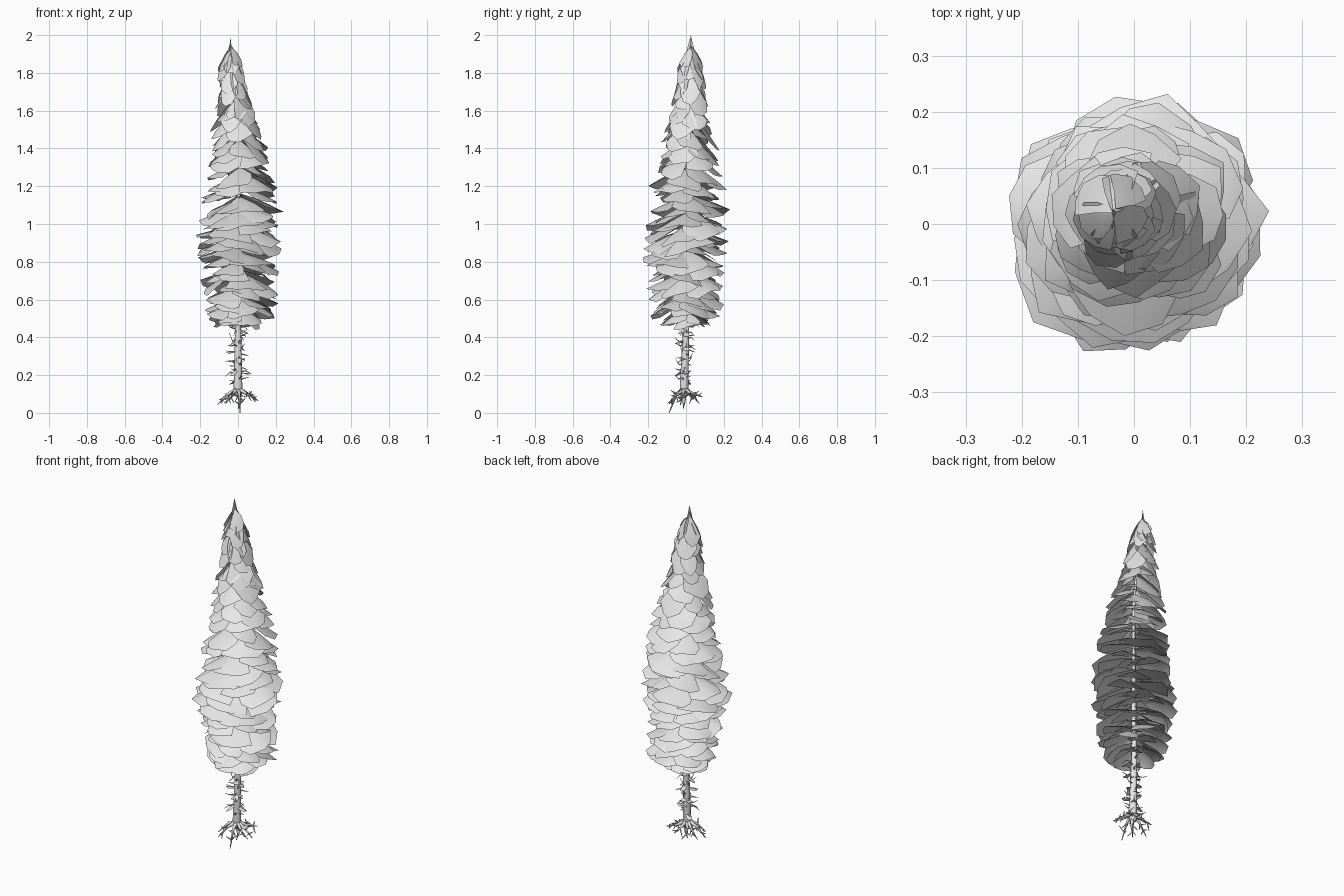
import bpy
import bmesh
import math
import random
from mathutils import Vector

random.seed(5)
cube = bpy.data.objects.get("Cube")
if cube:
    bpy.data.objects.remove(cube, do_unlink=True)

grey = bpy.data.materials.new("pale grey")
grey.use_nodes = True
grey.diffuse_color = (0.8, 0.8, 0.8, 1)
grey.node_tree.nodes["Principled BSDF"].inputs["Base Color"].default_value = grey.diffuse_color

# Height, crown radius, leaf slope
CROWN = [(0.40, 0.07, 0.6), (0.46, 0.13, 0.55), (0.50, 0.20, 0.5), (0.70, 0.22, 0.42),
         (0.90, 0.25, 0.35), (1.05, 0.225, 0.4), (1.20, 0.21, 0.6), (1.40, 0.155, 1.0),
         (1.60, 0.105, 1.7), (1.80, 0.07, 2.2), (2.00, 0.02, 3.0)]
# Height, trunk centre x and y, trunk radius
TRUNK = [(0.09, 0, -0.01, 0.02), (0.14, 0, -0.01, 0.023), (0.45, 0, 0, 0.016),
         (1.0, 0, 0, 0.012), (1.4, 0.012, 0.01, 0.009), (1.8, -0.022, 0.02, 0.004),
         (1.98, -0.04, 0.025, 0.001)]


def lookup(table, z):
    z = min(max(z, table[0][0]), table[-1][0])
    for a, b in zip(table, table[1:]):
        if z <= b[0]:
            k = (z - a[0]) / (b[0] - a[0])
            return [p + (q - p) * k for p, q in zip(a[1:], b[1:])]


def axis(z):
    x, y, _ = lookup(TRUNK, z)
    return Vector((x, y, z))


def heading(angle):
    out = Vector((math.cos(angle), math.sin(angle), 0))
    return out, Vector((-out.y, out.x, 0))


def tube(bm, points, radii, sides):
    rings = []
    for i, p in enumerate(points):
        d = points[min(i + 1, len(points) - 1)] - points[max(i - 1, 0)]
        turn = d.to_track_quat('Z', 'Y')
        rings.append([bm.verts.new(p + turn @ Vector((
            radii[i] * math.cos(math.tau * k / sides),
            radii[i] * math.sin(math.tau * k / sides), 0))) for k in range(sides)])
    for a, b in zip(rings, rings[1:]):
        for k in range(sides):
            n = (k + 1) % sides
            bm.faces.new((a[k], a[n], b[n], b[k]))
    bm.faces.new(rings[0][::-1])
    bm.faces.new(rings[-1])


def leaf(bm, angle, start, reach, drop, width, roll=0.0):
    # A bowed card that spreads outward from its start and droops
    out, side = heading(angle)
    rows = []
    for t, spread in ((0, 0.12), (0.35, 0.65), (0.72, 1.0), (1, 0.6)):
        row = []
        for s in (-1, 0, 1):
            along = t * (1 - 0.12 * abs(s)) * random.uniform(0.94, 1.02)
            half = s * spread * width / 2 * random.uniform(0.8, 1.12)
            fall = drop * along ** 1.3 - half * roll + 0.35 * abs(half)
            row.append(bm.verts.new(start + out * reach * along + side * half
                                    - Vector((0, 0, fall))))
        rows.append(row)
    for a, b in zip(rows, rows[1:]):
        for k in range(2):
            bm.faces.new((a[k], b[k], b[k + 1], a[k + 1]))


def finish(bm, name):
    mesh = bpy.data.meshes.new(name)
    bm.to_mesh(mesh)
    bm.free()
    mesh.materials.append(grey)
    mesh.shade_smooth()
    bpy.context.scene.collection.objects.link(bpy.data.objects.new(name, mesh))


# Tapered, slightly leaning trunk
bm = bmesh.new()
tube(bm, [Vector((x, y, z)) for z, x, y, r in TRUNK], [row[3] for row in TRUNK], 8)
finish(bm, "trunk")

# Irregular spiral of drooping foliage cards, denser low down, branches under some
foliage, branches = bmesh.new(), bmesh.new()
COUNT = 150
for i in range(COUNT):
    tip_z = 0.45 + 1.37 * (i / (COUNT - 1)) ** 1.2 + random.uniform(-0.015, 0.015)
    radius, slope = lookup(CROWN, tip_z)
    reach = radius * random.uniform(0.88, 1.05)
    angle = i * 2.39996 + random.uniform(-0.3, 0.3)
    width = (0.03 + 0.8 * radius) * random.uniform(0.85, 1.2)
    top = min(tip_z + reach * slope * random.uniform(0.6, 1.3), 1.95)
    start = axis(top)
    leaf(foliage, angle, start, reach, top - tip_z, width, random.uniform(-0.3, 0.3))
    if i % 3 == 0 and tip_z < 1.5:
        end = start + heading(angle)[0] * reach * 0.4
        end.z -= (top - tip_z) * 0.38
        tube(branches, [start, end], [0.004, 0.002], 4)

# Upright crossing leaves at the very top
for tilt, peak in ((1.35, 2.0), (0.35, 1.97), (2.3, 1.95)):
    out, _ = heading(tilt)
    base = axis(1.98)
    outline = ((0, peak), (-0.024, peak - 0.09), (-0.018, peak - 0.17),
               (0.018, peak - 0.17), (0.026, peak - 0.1))
    foliage.faces.new([foliage.verts.new((base.x + out.x * u, base.y + out.y * u, z))
                       for u, z in outline])
finish(foliage, "foliage")
finish(branches, "branches")

# Bare twigs and small withered leaves on the lower trunk
twigs, withered = bmesh.new(), bmesh.new()
for i in range(34):
    z = 0.17 + 0.3 * i / 33
    angle = i * 2.39996 + random.uniform(-0.4, 0.4)
    out, side = heading(angle)
    length = random.uniform(0.035, 0.075)
    start = axis(z)
    mid = start + out * length * 0.6 + Vector((0, 0, random.uniform(-0.02, 0.02)))
    end = start + out * length + Vector((0, 0, random.uniform(-0.02, 0.03)))
    tube(twigs, [start, mid, end], [0.005, 0.003, 0.001], 4)
    if i % 2:
        leaf(withered, angle, start, length, random.uniform(0.0, 0.05), 0.035)
finish(twigs, "twigs")
finish(withered, "withered_leaves")

# Forked roots around the foot, some spreading flat and some reaching down
bm = bmesh.new()
ROOTS = 9
for i in range(ROOTS):
    out, side = heading(math.tau * i / ROOTS + random.uniform(-0.2, 0.2))
    reach = 0.08 if i == 7 else random.uniform(0.08, 0.115)
    start = axis(0.13)
    knee = start + out * reach * 0.5 + Vector((0, 0, -0.03))
    end = start + out * reach
    end.z = 0 if i == 7 else random.uniform(0.03, 0.1)
    tube(bm, [start, knee, end], [0.013, 0.007, 0.002], 5)
    for sign in (-1, 1):
        for k in (0.1, 0.55):
            fork = knee.lerp(end, k)
            far = fork + side * sign * random.uniform(0.015, 0.03) + out * 0.012
            far.z += random.uniform(-0.04, 0.035)
            tube(bm, [fork, far], [0.005, 0.0015], 4)
# Central taproot
tube(bm, [axis(0.12), Vector((0.01, -0.01, 0.06)), Vector((0, -0.015, 0.02))],
     [0.016, 0.008, 0.002], 5)
for v in bm.verts:
    v.co.z = max(v.co.z, 0)
finish(bm, "roots")
